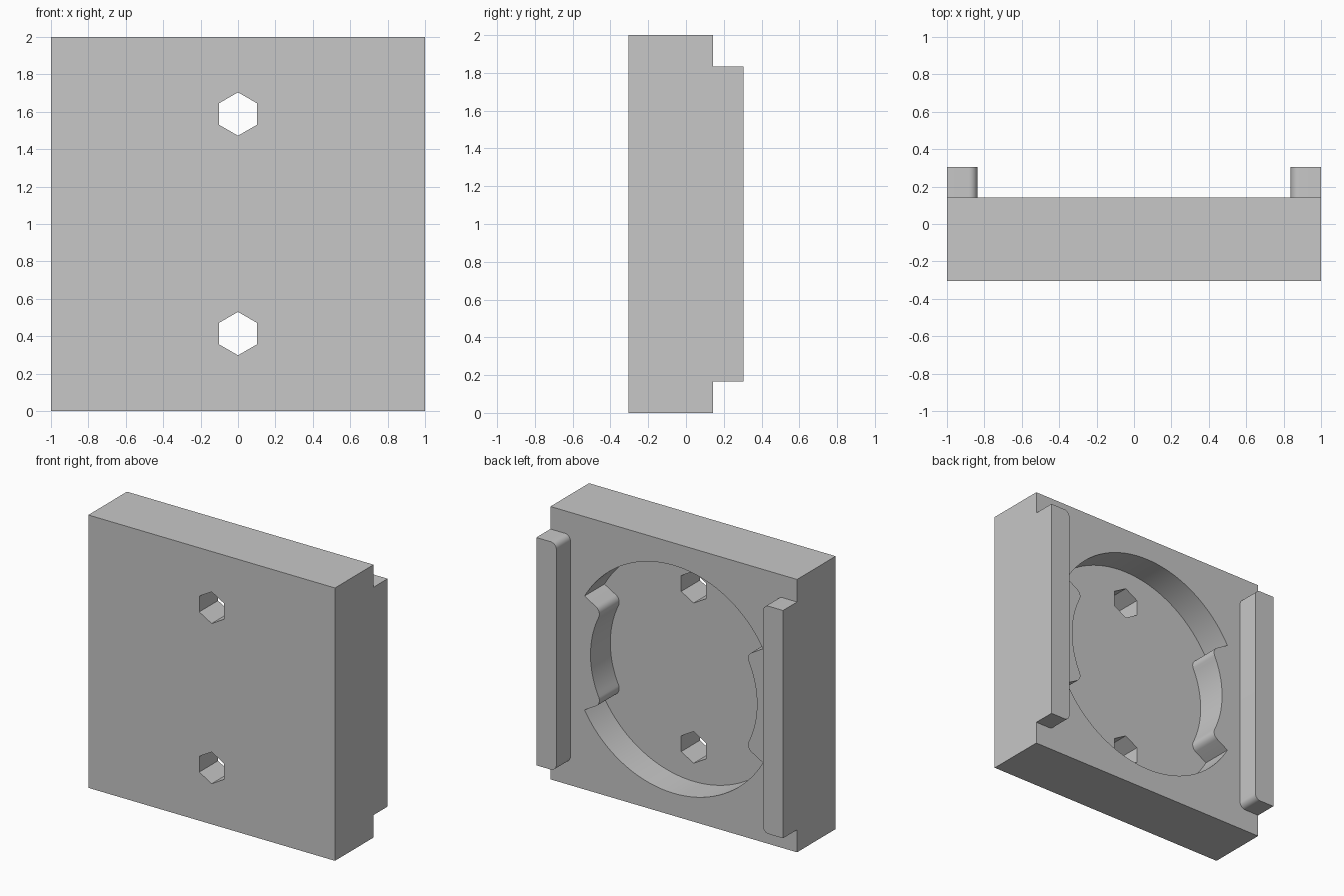
import bpy, bmesh
from math import sin, cos, pi, radians, asin

cube = bpy.data.objects.get("Cube")
if cube:
    bpy.data.objects.remove(cube, do_unlink=True)

FRONT, BACK, RAIL_BACK, FLOOR = -0.305, 0.142, 0.305, -0.088
R_POCKET, R_TAB, FILLET = 0.835, 0.675, 0.055
GREY = (0.572, 0.572, 0.572, 1)

mat = bpy.data.materials.new("plain grey")
mat.use_nodes = True
mat.diffuse_color = GREY
mat.node_tree.nodes["Principled BSDF"].inputs["Base Color"].default_value = GREY


def arc(cx, cz, r, start, end, steps):
    """Points along an arc, angles in radians."""
    return [(cx + r * cos(start + (end - start) * i / steps),
             cz + r * sin(start + (end - start) * i / steps)) for i in range(steps + 1)]


def prism(name, outline, y0, y1):
    """Extrude an x-z outline from y0 to y1."""
    bm = bmesh.new()
    face = bm.faces.new([bm.verts.new((x, y0, z)) for x, z in outline])
    grown = bmesh.ops.extrude_face_region(bm, geom=[face])
    moved = [v for v in grown["geom"] if isinstance(v, bmesh.types.BMVert)]
    bmesh.ops.translate(bm, verts=moved, vec=(0, y1 - y0, 0))
    bmesh.ops.recalc_face_normals(bm, faces=bm.faces)
    mesh = bpy.data.meshes.new(name)
    bm.to_mesh(mesh)
    bm.free()
    mesh.materials.append(mat)
    obj = bpy.data.objects.new(name, mesh)
    bpy.context.collection.objects.link(obj)
    return obj


def activate(obj):
    bpy.ops.object.select_all(action="DESELECT")
    obj.select_set(True)
    bpy.context.view_layer.objects.active = obj


def cut(target, cutter):
    """Subtract the cutter from the target and discard it."""
    cutter.hide_render = True
    activate(target)
    mod = target.modifiers.new("cut", "BOOLEAN")
    mod.operation, mod.solver, mod.object = "DIFFERENCE", "EXACT", cutter
    bpy.ops.object.modifier_apply(modifier=mod.name)
    bpy.data.objects.remove(cutter, do_unlink=True)


# Pocket outline: round, with a rounded-corner tab spanning 60 degrees on each side
half = radians(30)
centre_r = R_TAB + FILLET
inner = half - asin(FILLET / centre_r)
upper = arc(centre_r * cos(inner), centre_r * sin(inner), FILLET, half + pi / 2, inner + pi, 8)
lower = [(x, -z) for x, z in upper]
tab = lower + arc(0, 0, R_TAB, -inner, inner, 24)[1:-1] + upper[::-1]
half_outline = tab + arc(0, 0, R_POCKET, half, pi - half, 64)
pocket = half_outline + [(-x, -z) for x, z in half_outline]

# Block
block = prism("block", [(-1, 0), (1, 0), (1, 2), (-1, 2)], FRONT, BACK)
cut(block, prism("pocket_cutter", [(x, z + 1) for x, z in pocket], FLOOR, BACK + 0.1))

# Hexagonal through holes
for z in (0.414, 1.588):
    hexagon = arc(0, z, 0.116, pi / 6, pi / 6 + 2 * pi, 6)[:-1]
    cut(block, prism("hole_cutter", hexagon, FRONT - 0.1, BACK))

# Side rails with rounded inner corners
x_in, low, high, r = 0.838, 0.165, 1.835, 0.045
rail = ([(1, low), (1, high)] + arc(x_in + r, high - r, r, pi / 2, pi, 8)
        + arc(x_in + r, low + r, r, pi, 1.5 * pi, 8))
rails = [prism("left_rail", rail, BACK, RAIL_BACK),
         prism("right_rail", [(-x, z) for x, z in rail], BACK, RAIL_BACK)]

for obj in [block] + rails:
    activate(obj)
    bpy.ops.object.shade_smooth_by_angle(angle=radians(30))
